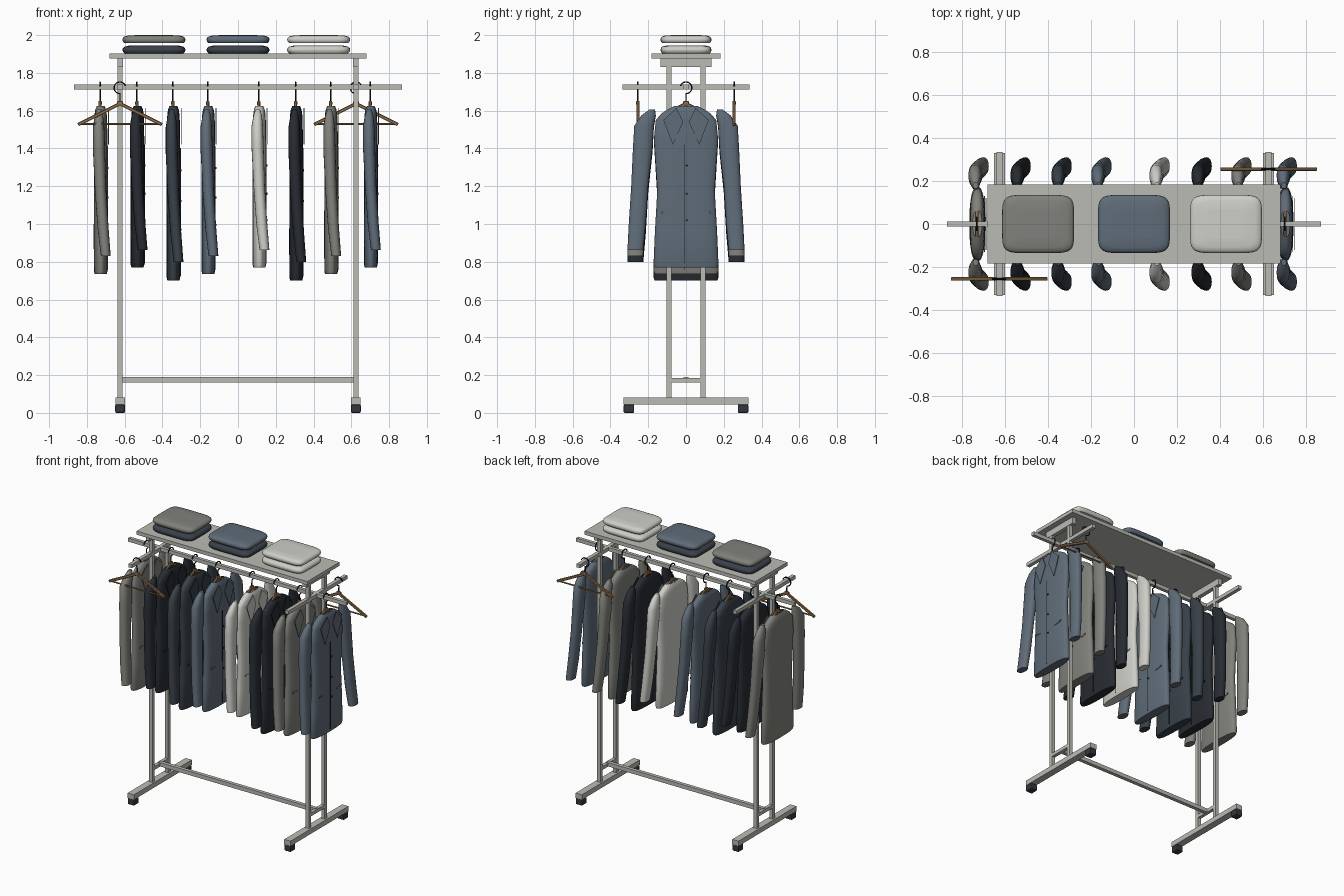
import bpy, bmesh, math
from mathutils import Vector, Matrix

cube = bpy.data.objects.get("Cube")
if cube:
    bpy.data.objects.remove(cube, do_unlink=True)


def material(name, r, g, b):
    m = bpy.data.materials.new(name)
    m.use_nodes = True
    m.diffuse_color = (r, g, b, 1)
    for node in m.node_tree.nodes:
        if node.type == 'BSDF_PRINCIPLED':
            node.inputs["Base Color"].default_value = (r, g, b, 1)
    return m


METAL = material("pale metal", .5, .5, .46)
WHITE = material("off white cloth", .62, .62, .58)
GREY = material("grey cloth", .22, .22, .2)
SLATE = material("slate blue cloth", .115, .15, .19)
CHARCOAL = material("charcoal cloth", .04, .052, .066)
NAVY = material("near black cloth", .02, .025, .032)
WOOD = material("brown wood", .28, .16, .07)
BLACK = material("black wire", .012, .012, .012)
RUBBER = material("dark caster", .035, .038, .048)


def finish(name, bm, mat, place=Matrix(), smooth=False):
    bmesh.ops.recalc_face_normals(bm, faces=bm.faces)
    for f in bm.faces:
        f.smooth = smooth and len(f.verts) == 4
    mesh = bpy.data.meshes.new(name)
    bm.to_mesh(mesh)
    bm.free()
    mesh.materials.append(mat)
    ob = bpy.data.objects.new(name, mesh)
    ob.matrix_world = place
    bpy.context.collection.objects.link(ob)
    return ob


def box(name, center, size, mat, place=Matrix(), bevel=0):
    bm = bmesh.new()
    bmesh.ops.create_cube(bm, size=1, matrix=Matrix.Translation(center) @ Matrix.Diagonal((*size, 1)))
    if bevel:
        bmesh.ops.bevel(bm, geom=bm.edges[:], offset=bevel, segments=2, affect='EDGES', profile=.5)
    return finish(name, bm, mat, place)


def beam(name, a, b, width, height, mat, place):
    a, b = Vector(a), Vector(b)
    turn = (b - a).to_track_quat('X', 'Z').to_matrix().to_4x4()
    bm = bmesh.new()
    bmesh.ops.create_cube(bm, size=1)
    bmesh.ops.transform(bm, verts=bm.verts, matrix=Matrix.Translation((a + b) / 2) @ turn
                        @ Matrix.Diagonal(((b - a).length, width, height, 1)))
    bmesh.ops.bevel(bm, geom=bm.edges[:], offset=.003, segments=1, affect='EDGES')
    return finish(name, bm, mat, place)


def loft(name, rows, mat, place=Matrix(), power=2.0, sides=28, open_top=False):
    """Skin rounded sections given as (x, y, z, x radius, y radius)."""
    bm = bmesh.new()
    rings = []
    for x, y, z, rx, ry in rows:
        ring = []
        for i in range(sides):
            t = 2 * math.pi * i / sides
            c, s = math.cos(t), math.sin(t)
            ring.append(bm.verts.new((x + rx * math.copysign(abs(c) ** (2 / power), c),
                                      y + ry * math.copysign(abs(s) ** (2 / power), s), z)))
        rings.append(ring)
    for lo, hi in zip(rings, rings[1:]):
        for i in range(sides):
            j = (i + 1) % sides
            bm.faces.new((lo[i], lo[j], hi[j], hi[i]))
    bm.faces.new(rings[-1])
    if not open_top:
        bm.faces.new(rings[0])
    return finish(name, bm, mat, place, True)


def plate(name, outline, x, mat, place, depth=.004):
    """Thin flat panel facing +x, outline given as (y, z)."""
    bm = bmesh.new()
    face = bm.faces.new([bm.verts.new((x, y, z)) for y, z in outline])
    out = bmesh.ops.extrude_face_region(bm, geom=[face])
    moved = [v for v in out["geom"] if isinstance(v, bmesh.types.BMVert)]
    bmesh.ops.translate(bm, verts=moved, vec=(depth, 0, 0))
    return finish(name, bm, mat, place)


def hanger(name, place, half, trouser_bar):
    # wooden arms slope along local y, the wire hook loops over the rail
    drop = .11 * half / .22
    for s in (-1, 1):
        beam(name + "_arm", (0, 0, 1.637), (0, s * half, 1.637 - drop), .016, .018, WOOD, place)
    if trouser_bar:
        beam(name + "_bar", (0, -half, 1.53), (0, half, 1.53), .009, .01, WOOD, place)
    box(name + "_block", (0, 0, 1.64), (.018, .03, .022), WOOD, place, .004)
    curve = bpy.data.curves.new(name + "_hook", 'CURVE')
    curve.dimensions = '3D'
    curve.bevel_depth = .004
    curve.bevel_resolution = 1
    curve.use_fill_caps = True
    path = [(0, 0, 1.64), (0, 0, 1.675)]
    for i in range(15):
        t = math.radians(-90 + 18 * i)
        path.append((0, .031 * math.cos(t), 1.721 + .031 * math.sin(t)))
    spline = curve.splines.new('POLY')
    spline.points.add(len(path) - 1)
    for p, co in zip(spline.points, path):
        p.co = (*co, 1)
    curve.materials.append(BLACK)
    ob = bpy.data.objects.new(name + "_hook", curve)
    ob.matrix_world = place
    bpy.context.collection.objects.link(ob)


# Frame
box("top_shelf", (0, 0, 1.89), (1.36, .365, .026), METAL)
box("hanging_rail", (0, 0, 1.725), (1.735, .024, .026), METAL)
box("lower_crossbar", (0, 0, 1.75 / 10), (1.25, .026, .028), METAL)
for sx in (-1, 1):
    x = sx * .624
    box("shelf_bracket", (x, 0, 1.855), (.03, .27, .048), METAL)
    box("side_arm", (x, 0, 1.725), (.026, .67, .026), METAL)
    box("post_brace", (x, 0, .172), (.024, .18, .024), METAL)
    box("base_foot", (x, 0, .063), (.05, .66, .036), METAL)
    for sy in (-1, 1):
        box("upright_post", (x, sy * .09, .955), (.026, .026, 1.76), METAL)
        box("caster", (x, sy * .302, .0225), (.052, .056, .045), RUBBER, bevel=.007)

# Folded garments
stacks = ((-.445, CHARCOAL, GREY), (0, CHARCOAL, SLATE), (.427, WHITE, WHITE))
for x, low, high in stacks:
    for z, mat in ((1.903, low), (1.957, high)):
        rows = [(x, 0, z + h, .167 * k, .135 * k) for h, k in
                ((0, .93), (.008, .98), (.018, 1), (.028, .985), (.036, .93), (.041, .8), (.043, .5))]
        loft("folded_garment", rows, mat, power=6, sides=48)

# Empty hangers on the side arms
for s in (-1, 1):
    place = Matrix.Translation((s * .625, s * .255, 0)) @ Matrix.Rotation(math.pi / 2, 4, 'Z')
    hanger("free_hanger", place, .222, True)

# Jackets facing +x, (z, half depth, half width) and (z, y, half width, x, half depth)
BODY = ((1.625, .02, .06), (1.608, .028, .095), (1.585, .032, .13), (1.55, .034, .16),
        (1.45, .036, .17), (1.18, .036, .152), (.95, .037, .165), (.785, .036, .172), (.77, .032, .166))
SLEEVE = ((1.607, .178, .014, -.005, .012), (1.575, .198, .038, -.006, .022),
          (1.52, .222, .052, -.008, .03), (1.4, .229, .052, -.006, .032), (1.2, .245, .045, .002, .03),
          (1.0, .258, .045, .016, .029), (.862, .268, .042, .03, .026))
LAPEL = ((.05, 1.615), (.12, 1.55), (.07, 1.42), (.015, 1.54))


def jacket(x, hem, mat):
    k = (1.62 - hem) / .85
    place = Matrix.Translation((x, 0, 0))

    def drop(z):
        return 1.62 - (1.62 - z) * k

    hanger("jacket_hanger", place, .13, False)
    loft("jacket_body", [(.003, 0, drop(z), rx, ry) for z, rx, ry in BODY], mat, place, 2.6, 36, True)
    for s in (-1, 1):
        loft("sleeve", [(px, s * py, drop(z), rx, ry) for z, py, ry, px, rx in SLEEVE],
             mat, place, 2.3, 20)
        plate("lapel", [(s * y, z) for y, z in LAPEL], .042, mat, place)
        plate("pocket_flap", [(s * y, drop(z)) for y, z in
                              ((.07, 1.048), (.13, 1.056), (.13, 1.066), (.07, 1.058))], .035, mat, place)
    plate("front_seam", [(y, drop(z)) for y, z in
                         ((-.007, 1.42), (-.004, 1.42), (-.004, .79), (-.007, .79))], .038, BLACK, place)
    for z in (1.31, 1.16, 1.02):
        bm = bmesh.new()
        bmesh.ops.create_cone(bm, cap_ends=True, segments=10, radius1=.006, radius2=.006, depth=.008)
        turn = Matrix.Translation((x + .041, .004, drop(z))) @ Matrix.Rotation(math.pi / 2, 4, 'Y')
        finish("button", bm, BLACK, turn)


for x, hem, mat in ((-.73, .735, GREY), (-.535, .77, NAVY), (-.345, .7, CHARCOAL), (-.16, .735, SLATE),
                    (.11, .77, WHITE), (.305, .7, NAVY), (.49, .735, GREY), (.7, .77, SLATE)):
    jacket(x, hem, mat)
